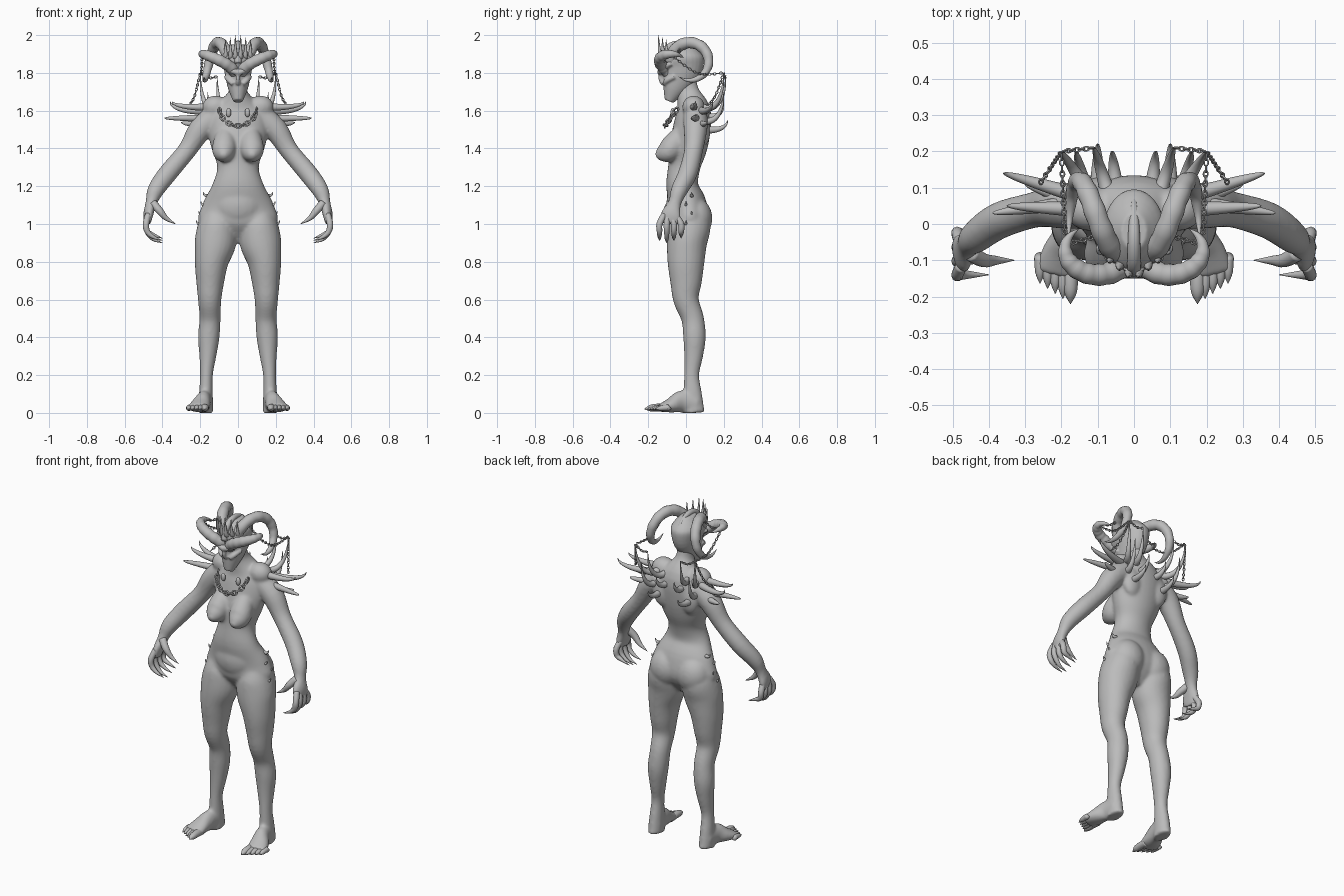
import bpy, bmesh, math
from math import sin, cos, pi, tau
from mathutils import Vector, Matrix

default = bpy.data.objects.get("Cube")
if default:
    bpy.data.objects.remove(default)

grey = bpy.data.materials.new("plain grey")
grey.use_nodes = True
shade = .5
colour = (shade, shade, shade, 1)
grey.diffuse_color = colour
grey.node_tree.nodes["Principled BSDF"].inputs["Base Color"].default_value = colour


def spline(rows, steps):
    """Smooth curve through rows of position plus radii."""
    points = [Vector(row) for row in rows]
    final = len(points) - 1
    curve = []
    for i in range(final):
        start, end = points[i], points[i + 1]
        leave = (end - points[max(i - 1, 0)]) / 2
        arrive = (points[min(i + 2, final)] - start) / 2
        for k in range(steps):
            t = k / steps
            ease = t * t * (3 - 2 * t)
            curve.append(start.lerp(end, ease) + leave * t * (1 - t) ** 2
                         - arrive * t * t * (1 - t))
    return curve + [points[-1]]


def sweep(bm, rows, sides=16, steps=4, mirror=True, ripple=0):
    """Tube along rows of x, y, z, width radius and optional depth radius."""
    rows = [tuple(row) if len(row) == 5 else (*row, row[3]) for row in rows]
    for side in ((1, -1) if mirror else (1,)):
        path = spline([(side * row[0], *row[1:]) for row in rows], steps)
        spots = [Vector(p[:3]) for p in path]
        final, across = len(path) - 1, None
        rings = []
        for i, p in enumerate(path):
            along = (spots[min(i + 1, final)] - spots[max(i - 1, 0)]).normalized()
            if across is None:
                upright = abs(along.z) > .8
                across = along.cross(Vector((0, 1, 0) if upright else (0, 0, 1)))
            across = (across - along * across.dot(along)).normalized()
            outward = along.cross(across)
            swell = 1 + ripple * sin(i * pi / 2)
            width, depth = max(p[3], .001) * swell, max(p[4], .001) * swell
            angles = [tau * k / sides for k in range(sides)]
            rings.append([bm.verts.new(spots[i] + across * width * cos(a)
                                       + outward * depth * sin(a)) for a in angles])
        for low, high in zip(rings, rings[1:]):
            for k in range(sides):
                n = (k + 1) % sides
                bm.faces.new((low[k], low[n], high[n], high[k]))
        bm.faces.new(rings[0][::-1])
        bm.faces.new(rings[-1])


def stack(base, step, rows):
    """Give evenly spaced heights to sections of x, y, width and depth."""
    return [(x, y, base + step * i, width, depth)
            for i, (x, y, width, depth) in enumerate(rows)]


def taper(bm, points, radius, power=1, **options):
    """Horn, claw or digit narrowing to a point; a higher power stays thick longer."""
    final = len(points) - 1
    sweep(bm, [(*p, radius * (1 - (i / final) ** power) + .001)
               for i, p in enumerate(points)], **options)


def thorn(bm, base, tip, radius):
    """Thorn that leaves its base sideways and curls upward to its tip."""
    base, reach = Vector(base), Vector(tip) - Vector(base)
    points = []
    for i in range(7):
        turn = pi / 2 * i / 6
        rise = 1 - cos(turn) - .15 * sin(2 * turn)
        points.append(base + Vector((reach.x * sin(turn), reach.y * sin(turn), reach.z * rise)))
    taper(bm, points, radius, 1.3, sides=10)


def blob(bm, centre, radii, mirror=True):
    for side in ((1, -1) if mirror else (1,)):
        place = Matrix.Translation((side * centre[0], *centre[1:]))
        bmesh.ops.create_uvsphere(bm, u_segments=24, v_segments=14, radius=1,
                                  matrix=place @ Matrix.Diagonal((*radii, 1)))


def chain(bm, points, size, mirror=True):
    """Alternating links spaced along a curve."""
    path, travelled, flip = spline(points, 24), 0, False
    turns = [tau * k / 10 for k in range(11)]
    for here, there in zip(path, path[1:]):
        travelled += (there - here).length
        if travelled < size * 2:
            continue
        travelled, flip = 0, not flip
        along = (there - here).normalized()
        normal = along.cross(Vector((.1, .3, 1))).normalized()
        normal = along.cross(normal) if flip else normal
        link = [here + along * size * 1.5 * cos(a) + normal * size * sin(a) for a in turns]
        sweep(bm, [(*p, size * .4) for p in link], sides=6, steps=1, mirror=mirror)


def hang(bm, start, end, size):
    """Chain sagging between two points."""
    start, end = Vector(start), Vector(end)
    middle = start.lerp(end, .5) - Vector((0, 0, (end - start).length / 6))
    chain(bm, [start, middle, end], size)


def finish(bm, name, voxel=0, softness=5):
    bmesh.ops.recalc_face_normals(bm, faces=bm.faces)
    mesh = bpy.data.meshes.new(name)
    bm.to_mesh(mesh)
    bm.free()
    mesh.materials.append(grey)
    mesh.shade_smooth()
    obj = bpy.data.objects.new(name, mesh)
    bpy.context.collection.objects.link(obj)
    if voxel:
        fuse = obj.modifiers.new("fuse", 'REMESH')
        fuse.mode, fuse.voxel_size, fuse.use_smooth_shade = 'VOXEL', voxel, True
        relax = obj.modifiers.new("relax", 'SMOOTH')
        relax.factor, relax.iterations = .5, softness


# Body: torso and neck, then belly, buttocks, collar, shoulder blades and breasts
bm = bmesh.new()
sweep(bm, stack(.9, .1, [
    (0, .02, .02, .03), (0, .02, .2, .1), (0, .01, .19, .1), (0, -.02, .14, .085),
    (0, -.01, .11, .085), (0, .01, .14, .1), (0, .03, .16, .1), (0, .04, .14, .09),
    (0, .01, .05, .06), (0, 0, .045, .05)]), sides=32, mirror=False)
blob(bm, (0, -.01, 1.1), (.14, .095, .13), mirror=False)
blob(bm, (.09, .05, 1.03), (.1, .09, .11))
blob(bm, (.12, .04, 1.62), (.07, .06, .06))
blob(bm, (.09, .09, 1.5), (.06, .04, .09))
sweep(bm, [(.07, -.01, 1.5, .04), (.07, -.05, 1.44, .06), (.075, -.09, 1.39, .063),
           (.075, -.13, 1.37, .045), (.075, -.16, 1.36, .015)])
# Legs, feet and arms
sweep(bm, stack(0, .1, [
    (.17, .04, .04, .06), (.17, .035, .037, .05), (.167, .03, .034, .04),
    (.16, .04, .045, .05), (.155, .045, .057, .06), (.148, .035, .056, .06),
    (.15, 0, .062, .068), (.147, 0, .075, .085), (.14, 0, .09, .098),
    (.12, .005, .11, .106), (.11, .02, .1, .11), (.1, .02, .07, .07)]), sides=24)
sweep(bm, [(.17, .06, .05, .04, .05), (.18, -.02, .06, .04, .06),
           (.2, -.08, .04, .055, .04), (.215, -.14, .025, .06, .02)])
sweep(bm, [(.12, .05, 1.57, .065), (.2, .05, 1.5, .063), (.27, .04, 1.39, .05),
           (.37, .01, 1.27, .051), (.435, -.035, 1.18, .045), (.46, -.06, 1.11, .035, .03),
           (.475, -.08, 1.05, .055, .026), (.48, -.085, 1, .05, .015)], sides=20)
finish(bm, "body", .008, 12)

# Rounded toes, spreading from the big toe outward
bm = bmesh.new()
for i in range(5):
    x, back = .175 + .021 * i, .014 * i
    taper(bm, [(x, -.1, .025), (x, back - .15, .028), (x, back - .19, .025), (x, back - .22, .02)],
          .015 if i else .02, 4, sides=12)
finish(bm, "toes")

# Clawed fingers and thumb
bm = bmesh.new()
for i in range(4):
    y, lift = -.14 + .038 * i, .012 * abs(i - 1)
    taper(bm, [(.475, y / 2 - .045, 1.05), (.487, y, 1), (.48, y, .96),
               (.45, y, .92 + lift), (.4, y, .9 + lift)], .016, 3, sides=10)
taper(bm, [(.45, -.08, 1.11), (.415, -.1, 1.07), (.38, -.1, 1.03), (.33, -.1, 1)],
      .021, 2, sides=10)
finish(bm, "fingers")

# Head: skull mask with brow, cheekbone and nose
bm = bmesh.new()
sweep(bm, stack(1.65, .06, [
    (0, -.09, .025, .025), (0, -.065, .05, .06), (0, -.04, .065, .09),
    (0, -.02, .076, .11), (0, -.02, .083, .11), (0, -.02, .035, .05)]), sides=28, mirror=False)
sweep(bm, [(0, -.135, 1.8, .016), (.035, -.13, 1.815, .016), (.075, -.08, 1.85, .012)])
sweep(bm, [(.025, -.115, 1.74, .012), (.045, -.1, 1.76, .015), (.065, -.06, 1.78, .012)])
sweep(bm, [(0, -.125, 1.81, .012), (0, -.135, 1.77, .012), (0, -.12, 1.74, .012)], mirror=False)
finish(bm, "head", .005, 8)

# Crest over the skull and a crown of upright thorns
bm = bmesh.new()
taper(bm, [(0, -.13, 1.85), (0, -.11, 1.92), (0, -.04, 1.955), (0, .04, 1.93), (0, .09, 1.88)],
      .018, 3, mirror=False)
finish(bm, "head_crest")
bm = bmesh.new()
for i in range(3):
    x, y = .013 + .024 * i, -.12 + .02 * i
    thorn(bm, (x, y, 1.89), (x * 1.1, y - .025, 2 - .012 * i), .016)
finish(bm, "crown_thorns")

# Horns: a rear pair coiled like a ram's and a brow pair curving round the face
rear, brow = [], []
for i in range(11):
    t = i / 10
    coil, turn = 1.7 * pi * t, pi * (.1 + 1.2 * t)
    rear.append((.04 + .14 * sin(t * pi / 2), .02 - .1 * cos(coil), 1.86 + .1 * sin(coil)))
    brow.append((.1 - .09 * cos(turn), -.07 - .07 * sin(turn), 1.8 + .1 * sin(2.2 * t)))
for name, points in (("rear_horns", rear), ("brow_horns", brow)):
    bm = bmesh.new()
    taper(bm, points, .03, 3, ripple=.04)
    finish(bm, name)

# Thorns on the shoulders and upper back
bm = bmesh.new()
thorns = [((.12, .08, 1.62), (.2, .2, 1.8)), ((.07, .08, 1.62), (.11, .21, 1.78)),
          ((.16, .08, 1.6), (.36, .14, 1.65)), ((.15, .04, 1.62), (.35, .05, 1.65)),
          ((.16, .06, 1.56), (.39, .03, 1.56)), ((.18, .07, 1.53), (.3, .11, 1.54)),
          ((.13, .08, 1.55), (.16, .2, 1.7)), ((.05, .1, 1.57), (.06, .2, 1.64)),
          ((.1, .1, 1.5), (.1, .22, 1.55))]
for base, tip in thorns:
    thorn(bm, base, tip, .02)
finish(bm, "shoulder_thorns")

# Small thorns down the hips
bm = bmesh.new()
for i in range(4):
    x, y, z = .2 - .012 * i, .03 * (i % 2), 1 + .05 * i
    thorn(bm, (x - .01, y, z), (x + .02, y, z + .02), .01)
finish(bm, "hip_thorns")

# Necklace with pendants, and chains from horns to thorns
bm = bmesh.new()
arc = [pi * k / 8 for k in range(9)]
chain(bm, [(.1 * cos(a), -.04 - .07 * sin(a), 1.62 - .1 * sin(a)) for a in arc], .012, False)
blob(bm, (.05, -.07, 1.59), (.014, .012, .024))
finish(bm, "necklace")
bm = bmesh.new()
tips = [Vector(tip) for base, tip in thorns]
outer = tips[2].lerp(Vector(thorns[2][0]), .5)
hang(bm, brow[7], tips[0], .006)
hang(bm, tips[0], tips[1], .006)
hang(bm, tips[0], outer, .006)
hang(bm, rear[2], brow[8], .006)
finish(bm, "thorn_chains")
